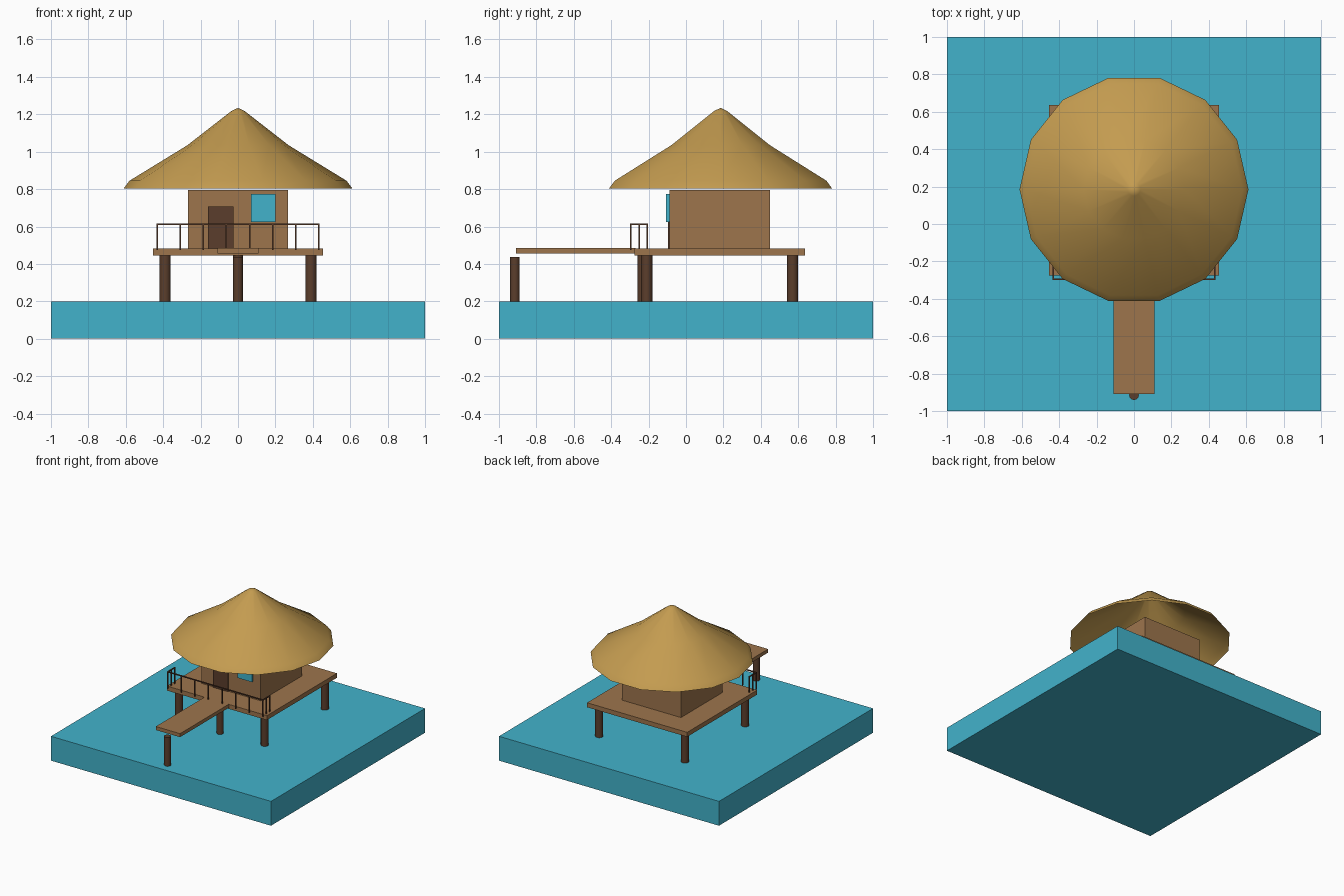
import bpy, bmesh, math
from mathutils import Matrix

if "Cube" in bpy.data.objects:
    bpy.data.objects.remove(bpy.data.objects["Cube"])


def material(name, rgb):
    m = bpy.data.materials.new(name)
    m.diffuse_color = (*rgb, 1)
    m.use_nodes = True
    m.node_tree.nodes["Principled BSDF"].inputs["Base Color"].default_value = m.diffuse_color
    return m


WATER = material("water_blue", (0.055, 0.45, 0.60))
THATCH = material("thatch_straw", (0.55, 0.33, 0.08))
WOOD = material("plank_brown", (0.34, 0.178, 0.073))
DARK = material("dark_timber", (0.105, 0.048, 0.025))


def finish(name, bm, mat):
    bmesh.ops.recalc_face_normals(bm, faces=bm.faces)
    me = bpy.data.meshes.new(name)
    bm.to_mesh(me)
    bm.free()
    me.materials.append(mat)
    ob = bpy.data.objects.new(name, me)
    bpy.context.collection.objects.link(ob)
    return ob


def add_box(bm, x, y, z):
    """Box from (min, max) pairs."""
    size = [b - a for a, b in (x, y, z)]
    mid = [(a + b) / 2 for a, b in (x, y, z)]
    bmesh.ops.create_cube(bm, size=1, matrix=Matrix.Translation(mid) @ Matrix.Diagonal((*size, 1)))


def box(name, x, y, z, mat):
    bm = bmesh.new()
    add_box(bm, x, y, z)
    return finish(name, bm, mat)


def post(name, x, y, r, z0, z1):
    bm = bmesh.new()
    bmesh.ops.create_cone(bm, cap_ends=True, segments=12, radius1=r, radius2=r, depth=z1 - z0,
                          matrix=Matrix.Translation((x, y, (z0 + z1) / 2)))
    for f in bm.faces:
        f.smooth = len(f.verts) == 4
    return finish(name, bm, DARK)


CY = 0.18  # hut centre in y

# Water, deck, walkway and hut body
box("water", (-1, 1), (-1, 1), (0, 0.2), WATER)
box("deck", (-0.455, 0.455), (CY - 0.455, CY + 0.455), (0.445, 0.482), WOOD)
box("walkway", (-0.11, 0.11), (-0.91, -0.27), (0.455, 0.484), WOOD)
box("hut_walls", (-0.268, 0.268), (CY - 0.268, CY + 0.268), (0.482, 0.795), WOOD)

# Door and window plates on the front wall
box("door", (-0.16, -0.025), (-0.097, -0.087), (0.482, 0.708), DARK)
box("window", (0.07, 0.20), (-0.107, -0.098), (0.625, 0.775), WATER)
box("window_backing", (0.07, 0.20), (-0.098, -0.087), (0.625, 0.775), WATER)

# Stilts under deck and walkway
for sx in (-1, 1):
    for sy in (-1, 1):
        post("corner_stilt", sx * 0.39, CY + sy * 0.39, 0.03, 0.19, 0.45)
post("deck_stilt", 0, -0.232, 0.026, 0.19, 0.445)
post("walkway_stilt", 0, -0.915, 0.026, 0.19, 0.437)

# Railing: front run with a short return on each side
bm = bmesh.new()
h, R, Y0, Y1, TOP = 0.004, 0.432, -0.295, -0.207, 0.612


def upright(x, y):
    add_box(bm, (x - h, x + h), (y - h, y + h), (0.475, TOP))


add_box(bm, (-R - h, R + h), (Y0 - h, Y0 + h), (TOP - h, TOP + h))
for i in range(8):
    upright(-R + 2 * R * i / 7, Y0)
for s in (-1, 1):
    add_box(bm, (s * R - h, s * R + h), (Y0, Y1 + h), (TOP - h, TOP + h))
    upright(s * R, (Y0 + Y1) / 2)
    upright(s * R, Y1)
finish("railing", bm, DARK)

# Hollow fourteen-sided thatched roof, spun from a profile
N = 14
profile = [(0.612, 0.803), (0.58, 0.845), (0.27, 1.035), (0.035, 1.218)]
bm = bmesh.new()
rings = [[bm.verts.new((r * math.cos(2 * math.pi * i / N), CY + 0.005 + r * math.sin(2 * math.pi * i / N), z))
          for i in range(N)] for r, z in profile]
tip = bm.verts.new((0, CY + 0.005, 1.234))
for i in range(N):
    j = (i + 1) % N
    for a, b in zip(rings, rings[1:]):
        bm.faces.new((a[i], a[j], b[j], b[i]))
    bm.faces.new((rings[-1][i], rings[-1][j], tip))
for f in bm.faces:
    f.smooth = True
finish("thatched_roof", bm, THATCH)
